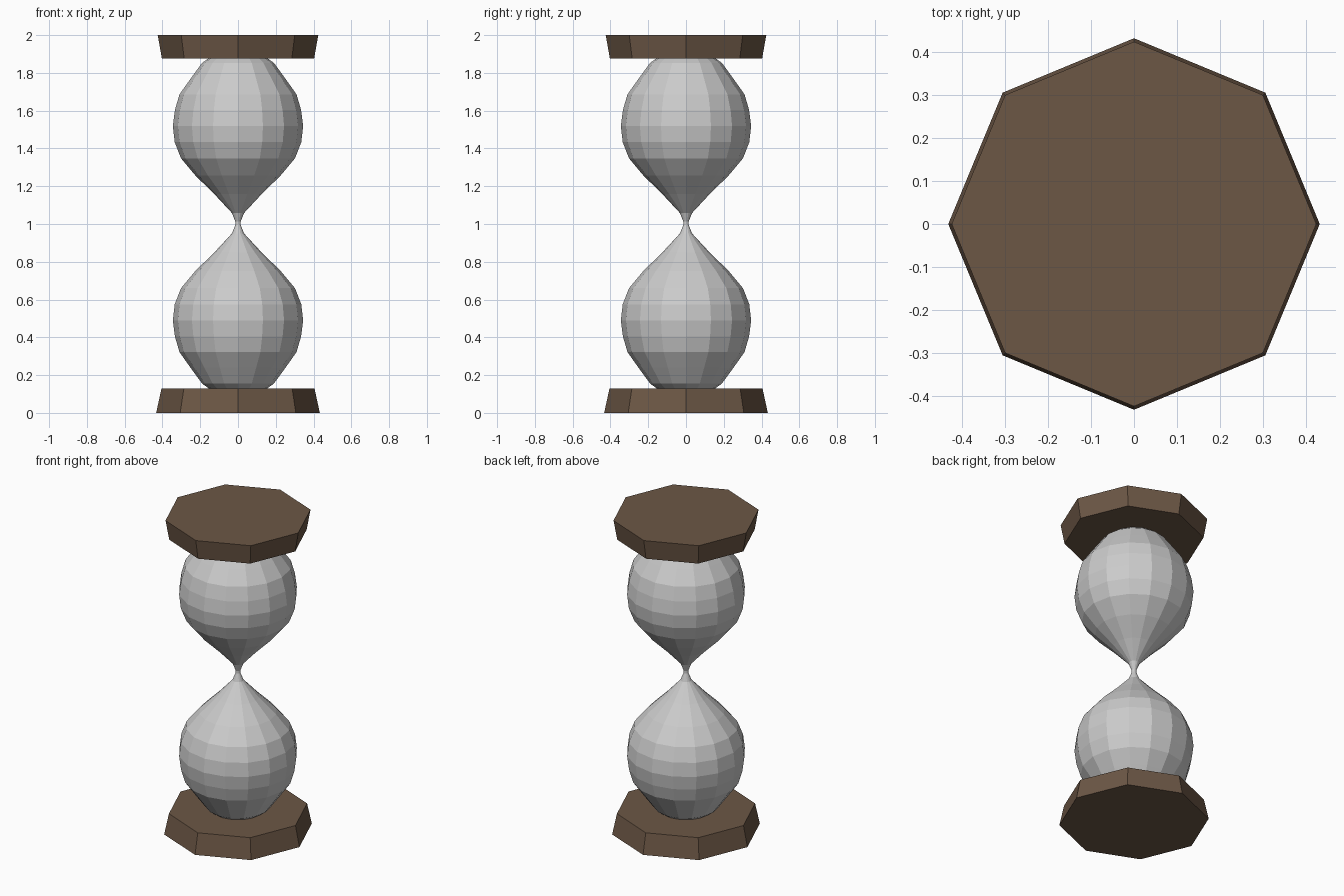
import bpy, bmesh, math

if "Cube" in bpy.data.objects:
    bpy.data.objects.remove(bpy.data.objects["Cube"])

wood = bpy.data.materials.new("wood")
wood.diffuse_color = (0.15, 0.095, 0.06, 1)
wood.use_nodes = True
wood.node_tree.nodes["Principled BSDF"].inputs["Base Color"].default_value = wood.diffuse_color


def lathe(name, profile, sides, mat=None):
    """Revolve (radius, z) points around z and cap both ends."""
    bm = bmesh.new()
    rings = [[bm.verts.new((r * math.cos(2 * math.pi * i / sides),
                            r * math.sin(2 * math.pi * i / sides), z))
              for i in range(sides)] for r, z in profile]
    for a, b in zip(rings, rings[1:]):
        for i in range(sides):
            j = (i + 1) % sides
            bm.faces.new((a[i], a[j], b[j], b[i]))
    bm.faces.new(rings[0][::-1])
    bm.faces.new(rings[-1])
    me = bpy.data.meshes.new(name)
    bm.to_mesh(me)
    bm.free()
    ob = bpy.data.objects.new(name, me)
    bpy.context.collection.objects.link(ob)
    if mat:
        me.materials.append(mat)
    return ob


# Tapered octagonal end plates
lathe("bottom_plate", [(0.433, 0), (0.405, 0.13)], 8, wood)
lathe("top_plate", [(0.403, 1.876), (0.425, 2.0)], 8, wood)

# Glass: lower bulb profile, mirrored about the neck
neck_z = 1.004
lower = [(0.12, 0.105), (0.19, 0.155), (0.252, 0.24), (0.31, 0.322),
         (0.334, 0.405), (0.345, 0.49), (0.335, 0.575), (0.302, 0.66),
         (0.225, 0.752), (0.125, 0.85), (0.032, 0.95), (0.014, 0.996)]
upper = [(r, 2 * neck_z - z) for r, z in reversed(lower)]
lathe("glass_bulbs", lower + upper, 16)
